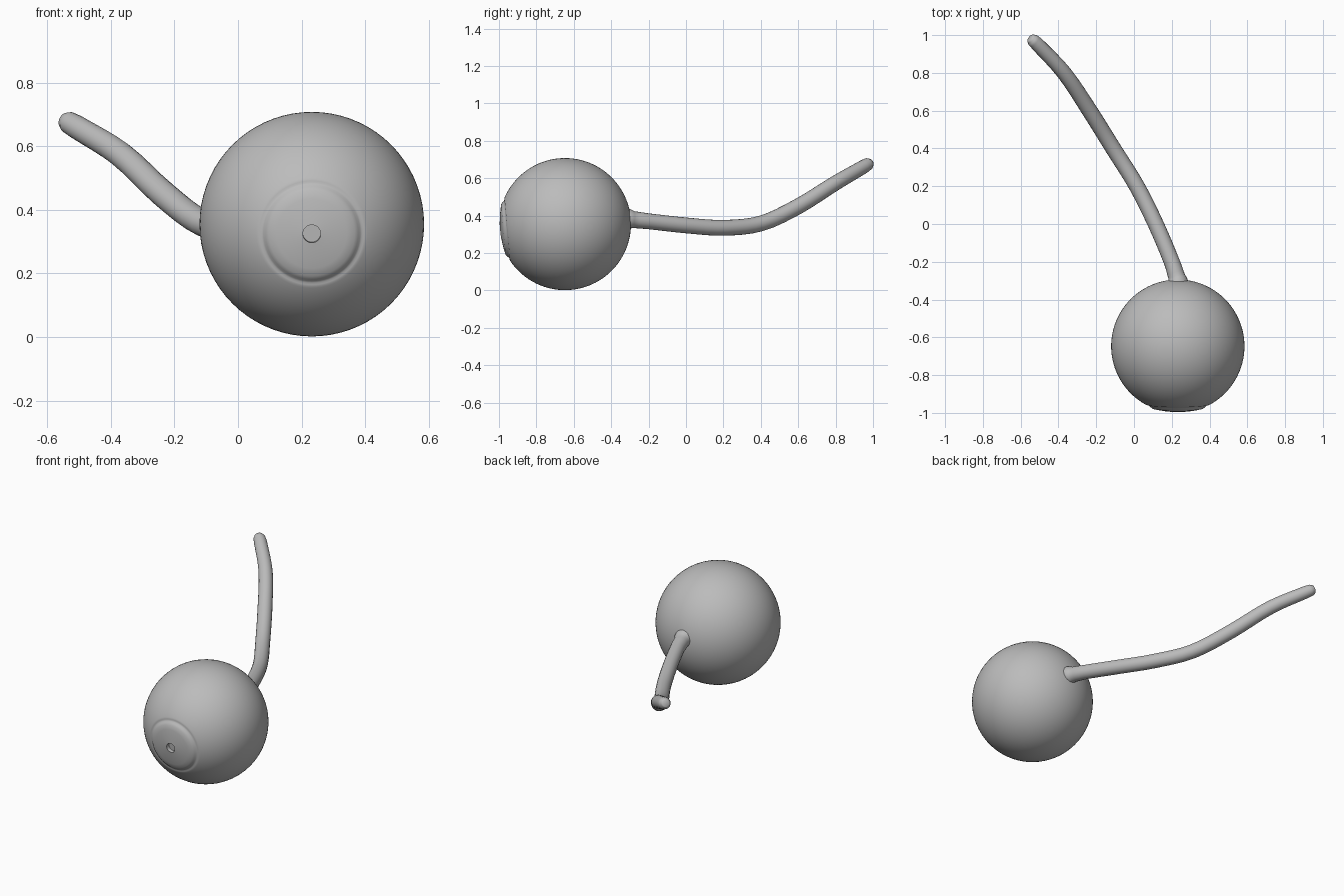
import bpy, bmesh, math
from mathutils import Matrix, Vector

cube = bpy.data.objects.get("Cube")
if cube:
    bpy.data.objects.remove(cube, do_unlink=True)

grey = bpy.data.materials.new("plain_grey")
grey.use_nodes = True
colour = (0.5, 0.5, 0.5, 1)
grey.diffuse_color = colour
grey.node_tree.nodes["Principled BSDF"].inputs["Base Color"].default_value = colour

RADIUS = 0.353
CENTRE = Vector((0.232, -0.647, 0.355))


def add_object(name, bm):
    bmesh.ops.recalc_face_normals(bm, faces=bm.faces)
    mesh = bpy.data.meshes.new(name)
    bm.to_mesh(mesh)
    bm.free()
    mesh.materials.append(grey)
    obj = bpy.data.objects.new(name, mesh)
    bpy.context.collection.objects.link(obj)
    bpy.ops.object.select_all(action='DESELECT')
    obj.select_set(True)
    bpy.context.view_layer.objects.active = obj
    bpy.ops.object.shade_smooth_by_angle(angle=math.radians(40))
    return obj


# Round body: lathe profile with a grooved front disc and a small centre hole
profile = [(0, 0.325), (0.028, 0.325), (0.028, 0.348)]
profile += [(r, 0.348 - 0.95 * r * r) for r in (0.05, 0.08, 0.11, 0.135)]
profile += [(0.146, 0.322), (0.152, 0.315), (0.158, 0.311), (0.164, 0.311), (0.17, 0.309)]
start = math.asin(0.175 / RADIUS)
steps = 40
for i in range(steps + 1):
    a = start + (math.pi - start) * i / steps
    profile.append((RADIUS * math.sin(a), RADIUS * math.cos(a)))

bm = bmesh.new()
verts = [bm.verts.new((r, 0, h)) for r, h in profile]
edges = [bm.edges.new(pair) for pair in zip(verts, verts[1:])]
bmesh.ops.spin(bm, geom=verts + edges, cent=(0, 0, 0), axis=(0, 0, 1),
               angle=math.tau, steps=72, use_duplicate=False)
bmesh.ops.remove_doubles(bm, verts=bm.verts, dist=0.0005)
tilt = Matrix.Rotation(math.radians(90 + 5), 4, 'X')
bmesh.ops.transform(bm, matrix=Matrix.Translation(CENTRE) @ tilt, verts=bm.verts)
add_object("round_body", bm)

# Curved handle: flared root, long bend, rounded tip with a flat end
path = [(0.232, -0.33, 0.385), (0.232, -0.305, 0.382), (0.226, -0.28, 0.379),
        (0.2, -0.2, 0.37), (0.115, 0, 0.348), (0.015, 0.2, 0.335),
        (-0.11, 0.4, 0.358), (-0.235, 0.6, 0.45), (-0.37, 0.8, 0.575),
        (-0.51, 0.95, 0.662), (-0.535, 0.973, 0.676), (-0.55, 0.985, 0.684)]
widths = [0.062, 0.054, 0.045, 0.042, 0.042, 0.042, 0.042, 0.042, 0.04, 0.037, 0.034, 0.02]


def smooth_point(values, i, t):
    p0, p1, p2, p3 = (values[min(max(i + k, 0), len(values) - 1)] for k in (-1, 0, 1, 2))
    # Hermite blend with tangents scaled by the spacing of the points
    d0, d1, d2 = ((b - a).length or 1 for a, b in ((p0, p1), (p1, p2), (p2, p3)))
    m1 = (p2 - p0) * d1 / (d0 + d1)
    m2 = (p3 - p1) * d1 / (d1 + d2)
    return (p1 * (2 * t**3 - 3 * t**2 + 1) + m1 * (t**3 - 2 * t**2 + t)
            + p2 * (3 * t**2 - 2 * t**3) + m2 * (t**3 - t**2))


points = [Vector(p) for p in path]
line, radii = [], []
for i in range(len(points) - 1):
    for s in range(4):
        t = s / 4
        line.append(smooth_point(points, i, t))
        radii.append(widths[i] * (1 - t) + widths[i + 1] * t)
line.append(points[-1])
radii.append(widths[-1])

bm = bmesh.new()
rings = []
sides = 20
for i, (p, r) in enumerate(zip(line, radii)):
    along = (line[min(i + 1, len(line) - 1)] - line[max(i - 1, 0)]).normalized()
    across = along.cross(Vector((0, 0, 1))).normalized()
    up = across.cross(along)
    rings.append([bm.verts.new(p + r * (across * math.cos(a) + up * math.sin(a)))
                  for a in (math.tau * k / sides for k in range(sides))])
for low, high in zip(rings, rings[1:]):
    for k in range(sides):
        n = (k + 1) % sides
        bm.faces.new((low[k], low[n], high[n], high[k]))
bm.faces.new(rings[0])
bm.faces.new(rings[-1])
add_object("curved_handle", bm)
